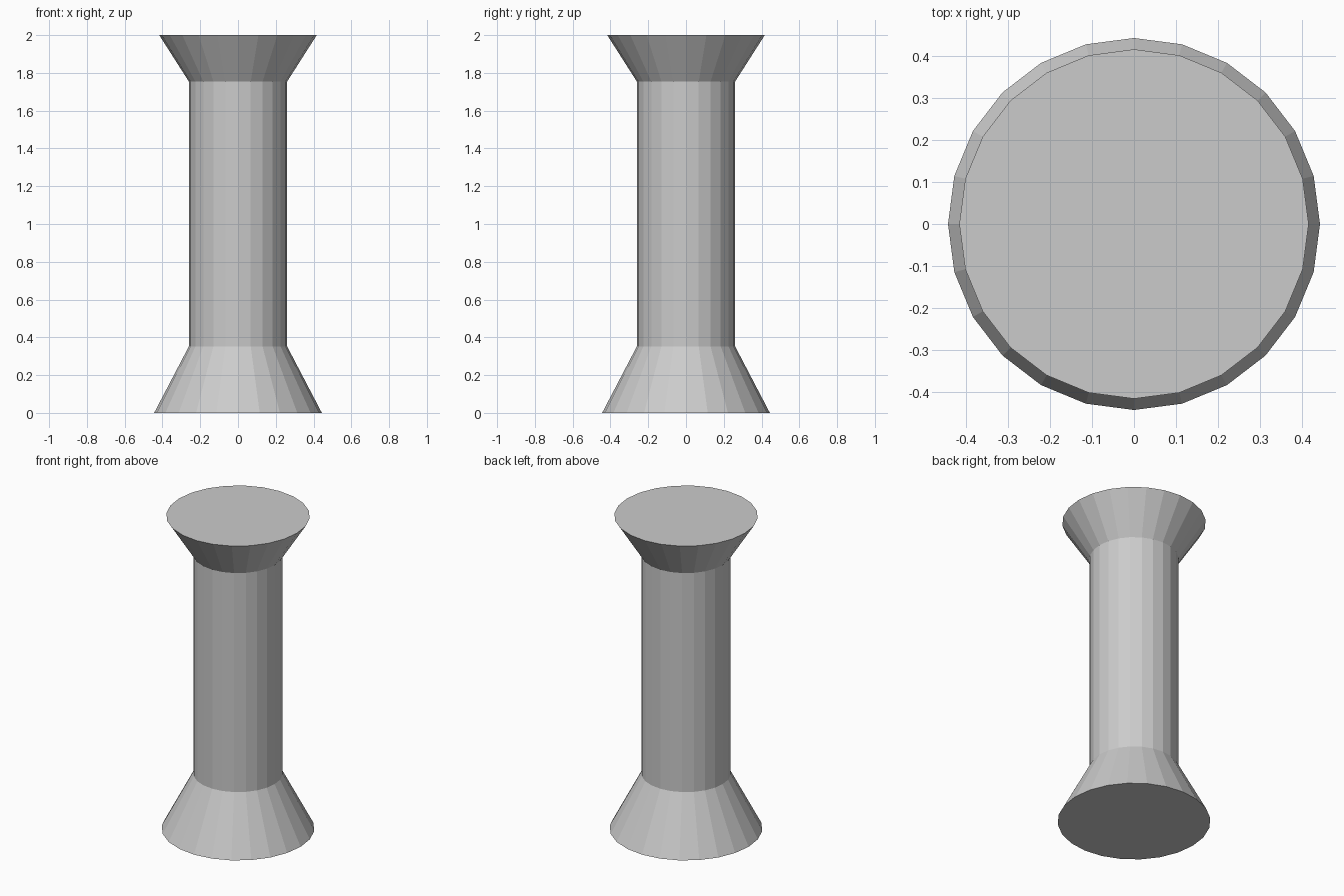
import bpy, bmesh, math

if "Cube" in bpy.data.objects:
    bpy.data.objects.remove(bpy.data.objects["Cube"])

SIDES = 24


def lathe(name, profile):
    """Turn (radius, z) points around z into a closed, flat-shaded solid."""
    bm = bmesh.new()
    rings = []
    for r, z in profile:
        rings.append([bm.verts.new((r * math.cos(math.tau * i / SIDES),
                                    r * math.sin(math.tau * i / SIDES), z))
                      for i in range(SIDES)])
    for low, high in zip(rings, rings[1:]):
        for i in range(SIDES):
            j = (i + 1) % SIDES
            bm.faces.new((low[i], low[j], high[j], high[i]))
    bm.faces.new(rings[0][::-1])
    bm.faces.new(rings[-1])
    mesh = bpy.data.meshes.new(name)
    bm.to_mesh(mesh)
    bm.free()
    obj = bpy.data.objects.new(name, mesh)
    bpy.context.collection.objects.link(obj)
    return obj


# Flared base, straight shaft and flared top in one continuous surface
lathe("column", [(0.444, 0.0), (0.26, 0.352), (0.26, 1.754), (0.417, 2.0)])
